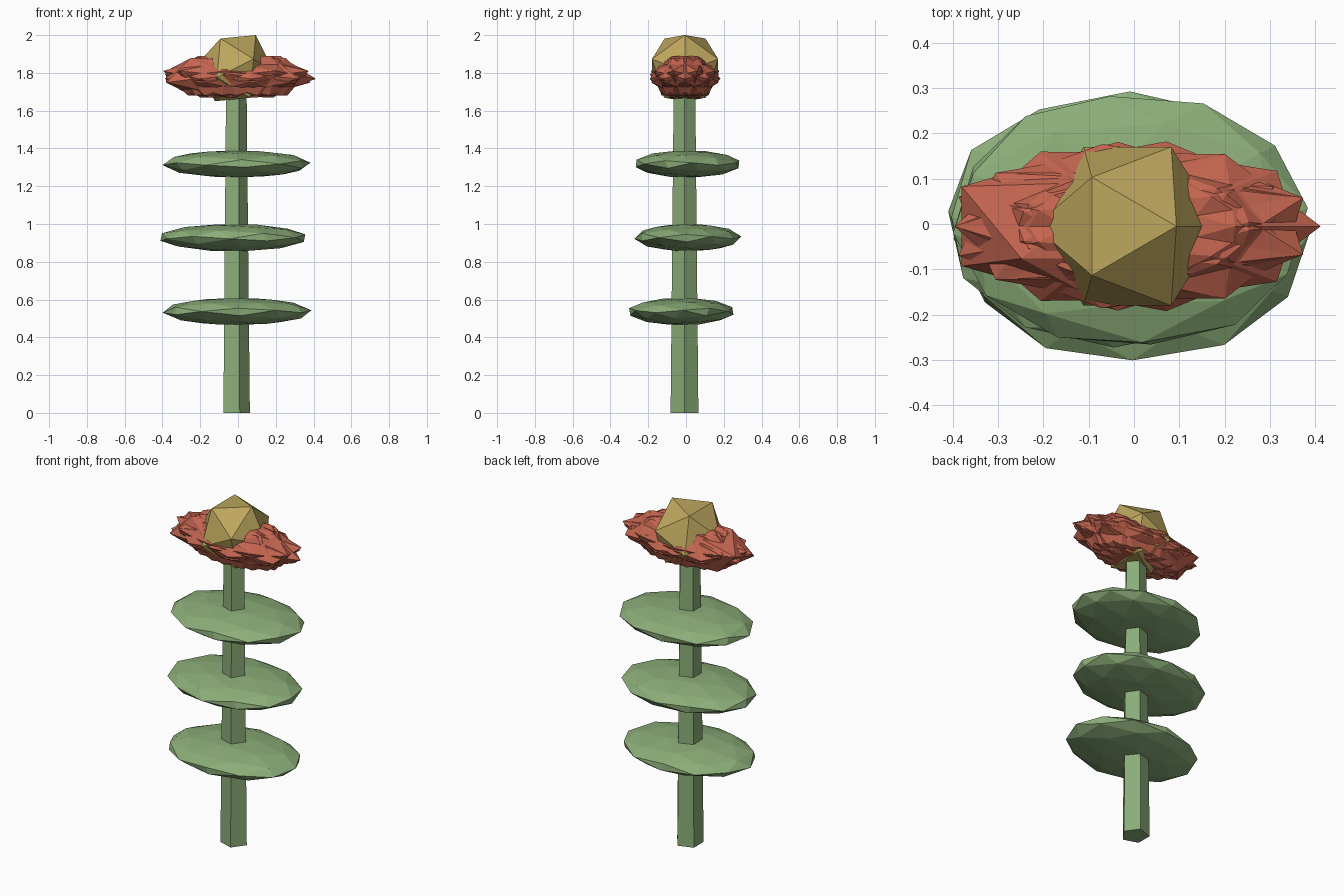
import bpy, bmesh, math
from mathutils import Matrix, Vector

if "Cube" in bpy.data.objects:
    bpy.data.objects.remove(bpy.data.objects["Cube"])


def material(name, rgb):
    m = bpy.data.materials.new(name)
    m.diffuse_color = (*rgb, 1)
    m.use_nodes = True
    m.node_tree.nodes["Principled BSDF"].inputs["Base Color"].default_value = m.diffuse_color
    return m


green = material("leaf_green", (0.26, 0.42, 0.19))
red = material("petal_red", (0.55, 0.13, 0.08))
gold = material("centre_gold", (0.51, 0.38, 0.11))

# Turns the icosphere so an edge, not a vertex, is on top (along x)
EDGE_UP = Matrix.Rotation(math.radians(31.717), 4, 'Y')


def finish(bm, name, mat):
    me = bpy.data.meshes.new(name)
    bm.to_mesh(me)
    bm.free()
    me.materials.append(mat)
    ob = bpy.data.objects.new(name, me)
    bpy.context.collection.objects.link(ob)
    return ob


def add_ico(bm, centre, radii, turn=0.0, detail=1):
    """Faceted ball, turned about z and then squashed to an ellipsoid."""
    mat = (Matrix.Translation(centre) @ Matrix.Diagonal((*radii, 1))
           @ Matrix.Rotation(math.radians(turn), 4, 'Z') @ EDGE_UP)
    bmesh.ops.create_icosphere(bm, subdivisions=detail, radius=1, matrix=mat)


# Stem: tapered five-sided post
STEM_X, STEM_Y, STEM_TOP = -0.0146, -0.008, 1.78
bm = bmesh.new()
bmesh.ops.create_cone(bm, cap_ends=True, segments=5, radius1=0.0774,
                      radius2=0.0595, depth=STEM_TOP,
                      matrix=Matrix.Translation((STEM_X, STEM_Y, STEM_TOP / 2))
                      @ Matrix.Rotation(-math.pi / 2, 4, 'Z'))
finish(bm, "stem", green)

# Leaf tiers: flat faceted discs
tiers = [((-0.005, -0.025, 0.537), -28.7),
         ((-0.027, 0.010, 0.928), 57.3),
         ((-0.008, 0.008, 1.318), 35.7)]
for i, (centre, turn) in enumerate(tiers):
    bm = bmesh.new()
    add_ico(bm, centre, (0.395, 0.284, 0.0735), turn, detail=2)
    finish(bm, f"leaf_tier_{i + 1}", green)

# Petals: overlapping turned icosahedra forming a jagged ring
bm = bmesh.new()
head = Vector((0.0, -0.005, 1.78))
PETALS = 9
for i in range(PETALS):
    a = 2 * math.pi * i / PETALS
    offset = Vector((0.012 * math.cos(a), 0.004 * math.sin(a), 0))
    add_ico(bm, head + offset, (0.402, 0.187, 0.13), math.degrees(a))
add_ico(bm, head + Vector((-0.036, 0, 0)), (0.405, 0.187, 0.13), 90)
finish(bm, "petals", red)

# Flower centre
bm = bmesh.new()
add_ico(bm, (-0.0146, -0.005, 1.825), (0.206, 0.206, 0.206))
finish(bm, "flower_centre", gold)
